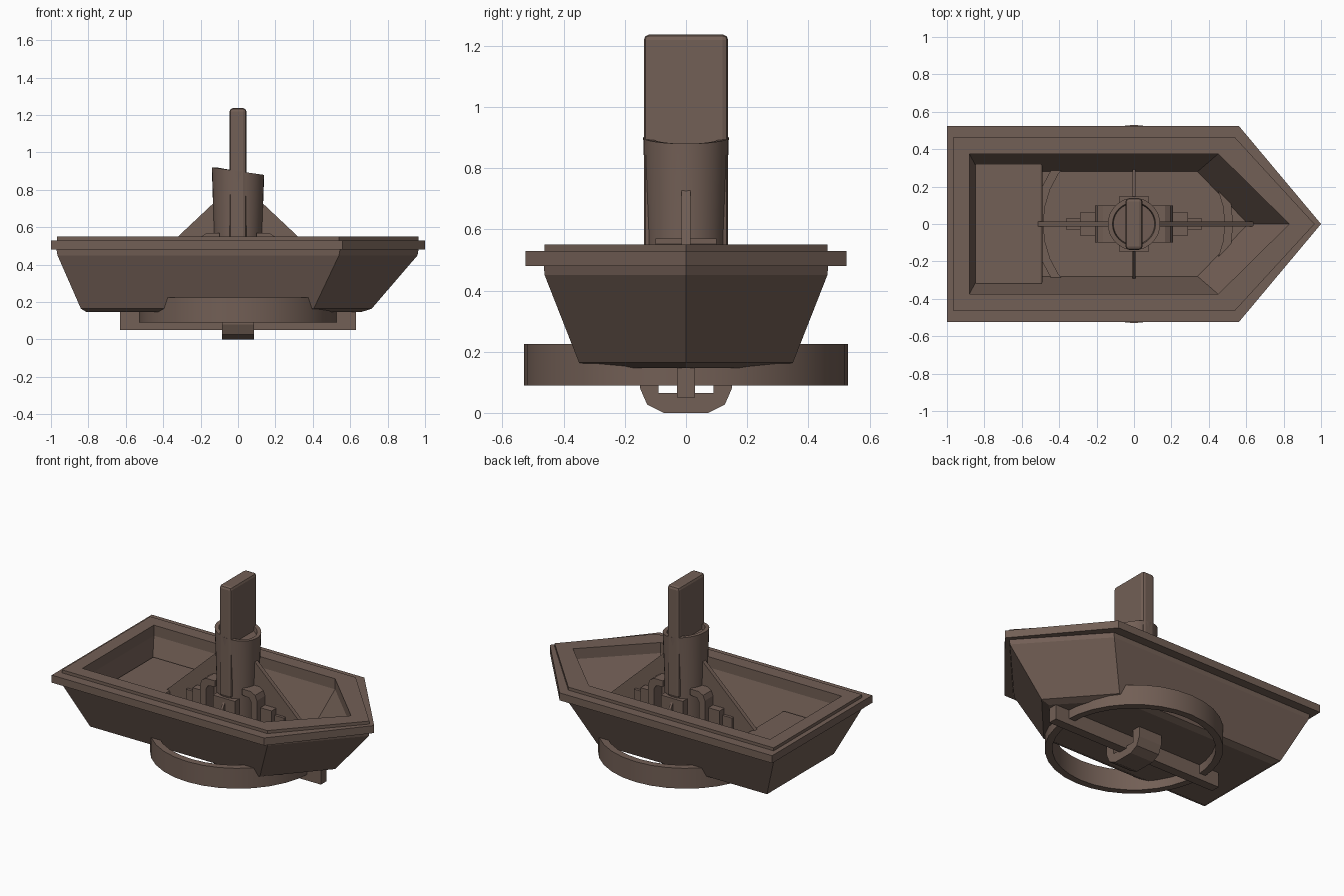
import bpy, bmesh, math
from mathutils import Vector

if "Cube" in bpy.data.objects:
    bpy.data.objects.remove(bpy.data.objects["Cube"])

mat = bpy.data.materials.new("brown")
mat.diffuse_color = (0.17, 0.115, 0.092, 1)
mat.use_nodes = True
mat.node_tree.nodes["Principled BSDF"].inputs["Base Color"].default_value = mat.diffuse_color


def finish(name, bm, bevel=0, smooth=False):
    bmesh.ops.recalc_face_normals(bm, faces=bm.faces)
    me = bpy.data.meshes.new(name)
    bm.to_mesh(me)
    bm.free()
    ob = bpy.data.objects.new(name, me)
    bpy.context.collection.objects.link(ob)
    me.materials.append(mat)
    if bevel:
        m = ob.modifiers.new("bevel", 'BEVEL')
        m.width, m.segments = bevel, 2
    if smooth:
        bpy.ops.object.select_all(action='DESELECT')
        ob.select_set(True)
        bpy.context.view_layer.objects.active = ob
        bpy.ops.object.shade_smooth_by_angle(angle=math.radians(35))
    return ob


def loft(name, rings, closed=False, **kw):
    """Skin matching loops of points; cap the ends unless closed."""
    bm = bmesh.new()
    loops = [[bm.verts.new(p) for p in r] for r in rings]
    pairs = list(zip(loops, loops[1:]))
    if closed:
        pairs.append((loops[-1], loops[0]))
    else:
        bm.faces.new(loops[0])
        bm.faces.new(loops[-1])
    for a, b in pairs:
        for i in range(len(a)):
            j = (i + 1) % len(a)
            bm.faces.new((a[i], a[j], b[j], b[i]))
    return finish(name, bm, **kw)


def box(name, x0, x1, y0, y1, z0, z1, **kw):
    return loft(name, [[(x0, y0, z), (x1, y0, z), (x1, y1, z), (x0, y1, z)]
                       for z in (z0, z1)], **kw)


def plate(name, pts, half, axis='Y', **kw):
    """Extrude a profile (u, z) symmetrically along the given axis."""
    return loft(name, [[(u, s, z) if axis == 'Y' else (s, u, z) for u, z in pts]
                       for s in (-half, half)], **kw)


def circle(r, z, n=32, tilt=0):
    return [(r * math.cos(2 * math.pi * i / n), r * math.sin(2 * math.pi * i / n),
             z + tilt * math.cos(2 * math.pi * i / n)) for i in range(n)]


def boat(stern, mid, bow, y, z):
    return [(stern, -y, z), (mid, -y, z), (bow, 0, z), (mid, y, z), (stern, y, z)]


# Hull: outer skin, rim, raised lip and inner walls in one loft
loft("hull", [
    boat(-0.81, 0.37, 0.66, 0.31, 0.147),
    boat(-0.84, 0.405, 0.715, 0.35, 0.165),
    boat(-0.965, 0.54, 0.96, 0.462, 0.45),
    boat(-0.97, 0.545, 0.965, 0.465, 0.48),
    boat(-1, 0.56, 1, 0.525, 0.48),
    boat(-1, 0.56, 1, 0.525, 0.53),
    boat(-0.968, 0.54, 0.965, 0.463, 0.53),
    boat(-0.968, 0.54, 0.965, 0.463, 0.55),
    boat(-0.88, 0.45, 0.83, 0.375, 0.55),
    boat(-0.88, 0.45, 0.83, 0.375, 0.48),
    boat(-0.83, 0.34, 0.61, 0.28, 0.21)])

# Stern seat, wider at the top to follow the walls
loft("seat", [[(-0.85, -w, z), (-0.49, -w, z), (-0.49, w, z), (-0.85, w, z)]
              for w, z in ((0.27, 0.2), (0.325, 0.37))], bevel=0.01)

# Base ring, keel bar and clip under the hull
loft("base_ring", [circle(0.53, 0.09), circle(0.53, 0.225),
                   circle(0.485, 0.225), circle(0.485, 0.09)], closed=True, smooth=True)
box("keel_bar", -0.63, 0.63, -0.03, 0.03, 0.05, 0.16)
clip = [(0.15, 0.18), (0.15, 0.08), (0.127, 0.027), (0.072, 0)]
inner = [(0.09, 0.065), (0.09, 0.18)]
plate("keel_clip", clip + [(-y, z) for y, z in clip[::-1]]
      + [(-y, z) for y, z in inner[::-1]] + inner, 0.085, axis='X')

# Mast: slightly flared, slanted top with a shallow recess
loft("mast", [circle(0.128, 0.2), circle(0.13, 0.6), circle(0.14, 0.9, tilt=-0.02),
              circle(0.115, 0.9, tilt=-0.02), circle(0.11, 0.87, tilt=-0.015)], smooth=True)
box("blade", -0.045, 0.045, -0.138, 0.138, 0.5, 1.237, bevel=0.018)

# Gussets bracing the mast
for s in (-1, 1):
    plate("long_gusset", [(s * 0.1, 0.2), (s * 0.64, 0.2), (s * 0.64, 0.25),
                          (s * 0.13, 0.73), (s * 0.1, 0.73)], 0.014)
    plate("cross_gusset", [(s * 0.1, 0.2), (s * 0.3, 0.2), (s * 0.3, 0.23),
                           (s * 0.13, 0.5), (s * 0.1, 0.5)], 0.008, axis='X')
    # Arched brackets and stepped plates beside the mast
    arch = [(0.1, 0.57), (0.165, 0.57), (0.195, 0.552), (0.208, 0.52), (0.208, 0.2),
            (0.165, 0.2), (0.165, 0.5), (0.15, 0.525), (0.1, 0.53)]
    plate("arch_bracket", [(s * x, z) for x, z in arch], 0.1)
    plate("inner_step", [(s * x, z) for x, z in
                         ((0.2, 0.2), (0.29, 0.2), (0.29, 0.46), (0.2, 0.46))], 0.062)
    plate("outer_step", [(s * x, z) for x, z in
                         ((0.28, 0.2), (0.36, 0.2), (0.36, 0.42), (0.28, 0.42))], 0.032)
    plate("side_block", [(s * y, z) for y, z in
                         ((0.09, 0.2), (0.148, 0.2), (0.148, 0.5), (0.09, 0.5))], 0.08, axis='X')
